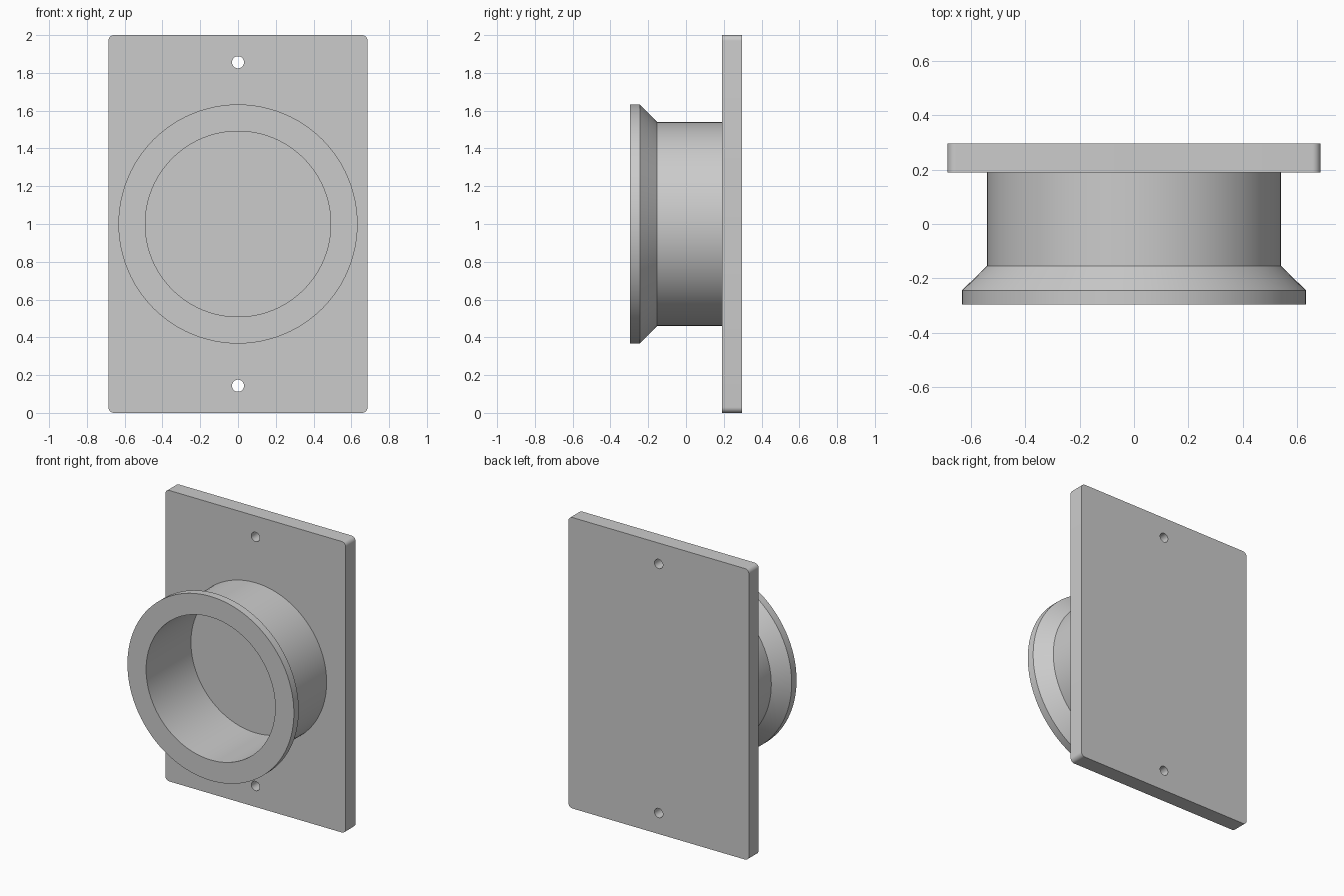
import bpy, bmesh
from math import cos, sin, pi, radians

if "Cube" in bpy.data.objects:
    bpy.data.objects.remove(bpy.data.objects["Cube"])

HALF_W, CZ = 0.686, 1.0
BACK, PLATE_FRONT, RIM_FRONT = 0.297, 0.19, -0.297


def finish(name, bm):
    bmesh.ops.recalc_face_normals(bm, faces=bm.faces[:])
    mesh = bpy.data.meshes.new(name)
    bm.to_mesh(mesh)
    bm.free()
    obj = bpy.data.objects.new(name, mesh)
    bpy.context.collection.objects.link(obj)
    return obj


def smooth(obj):
    bpy.ops.object.select_all(action='DESELECT')
    obj.select_set(True)
    bpy.context.view_layer.objects.active = obj
    bpy.ops.object.shade_smooth_by_angle(angle=radians(30))


def prism(name, outline, y0, y1):
    """Extrude an (x, z) outline along y."""
    bm = bmesh.new()
    face = bm.faces.new([bm.verts.new((x, y0, z)) for x, z in outline])
    new = bmesh.ops.extrude_face_region(bm, geom=[face])["geom"]
    verts = [v for v in new if isinstance(v, bmesh.types.BMVert)]
    bmesh.ops.translate(bm, verts=verts, vec=(0, y1 - y0, 0))
    # the source face may be kept or replaced by the extrude; ensure a cap
    bmesh.ops.holes_fill(bm, edges=bm.edges[:], sides=0)
    return finish(name, bm)


def arc(cx, cz, r, start, end, n):
    return [(cx + r * cos(start + (end - start) * i / n),
             cz + r * sin(start + (end - start) * i / n)) for i in range(n + 1)]


def lathe(name, profile, steps=96):
    """Revolve a closed (radius, y) section about the y axis line at CZ."""
    bm = bmesh.new()
    rings = [[bm.verts.new((r * cos(2 * pi * i / steps), y,
                            CZ + r * sin(2 * pi * i / steps)))
              for r, y in profile] for i in range(steps)]
    n = len(profile)
    for i in range(steps):
        a, b = rings[i], rings[(i + 1) % steps]
        for j in range(n):
            k = (j + 1) % n
            bm.faces.new((a[j], a[k], b[k], b[j]))
    return finish(name, bm)


# Backing plate with small rounded corners
R = 0.03
outline = []
for q, (sx, sz) in enumerate([(1, 1), (-1, 1), (-1, -1), (1, -1)]):
    outline += arc(sx * (HALF_W - R), CZ + sz * (1 - R), R,
                   q * pi / 2, (q + 1) * pi / 2, 8)
plate = prism("backing_plate", outline, PLATE_FRONT, BACK)

# Screw holes through the plate, above and below the collar
for side in (1, -1):
    circle = arc(0, CZ + side * 0.856, 0.032, 0, 2 * pi, 32)[:-1]
    cutter = prism("screw_hole_cutter", circle, PLATE_FRONT - 0.1, BACK + 0.1)
    cutter.hide_render = True
    mod = plate.modifiers.new("screw_hole", 'BOOLEAN')
    mod.operation, mod.solver, mod.object = 'DIFFERENCE', 'EXACT', cutter
    bpy.context.view_layer.objects.active = plate
    bpy.ops.object.modifier_apply(modifier=mod.name)
    bpy.data.objects.remove(cutter)
smooth(plate)

# Hollow collar with flared rim, seated slightly into the plate
collar = lathe("flared_collar", [
    (0.491, PLATE_FRONT + 0.01), (0.541, PLATE_FRONT + 0.01),
    (0.541, -0.154), (0.633, -0.244),
    (0.633, RIM_FRONT), (0.491, RIM_FRONT)])
smooth(collar)
